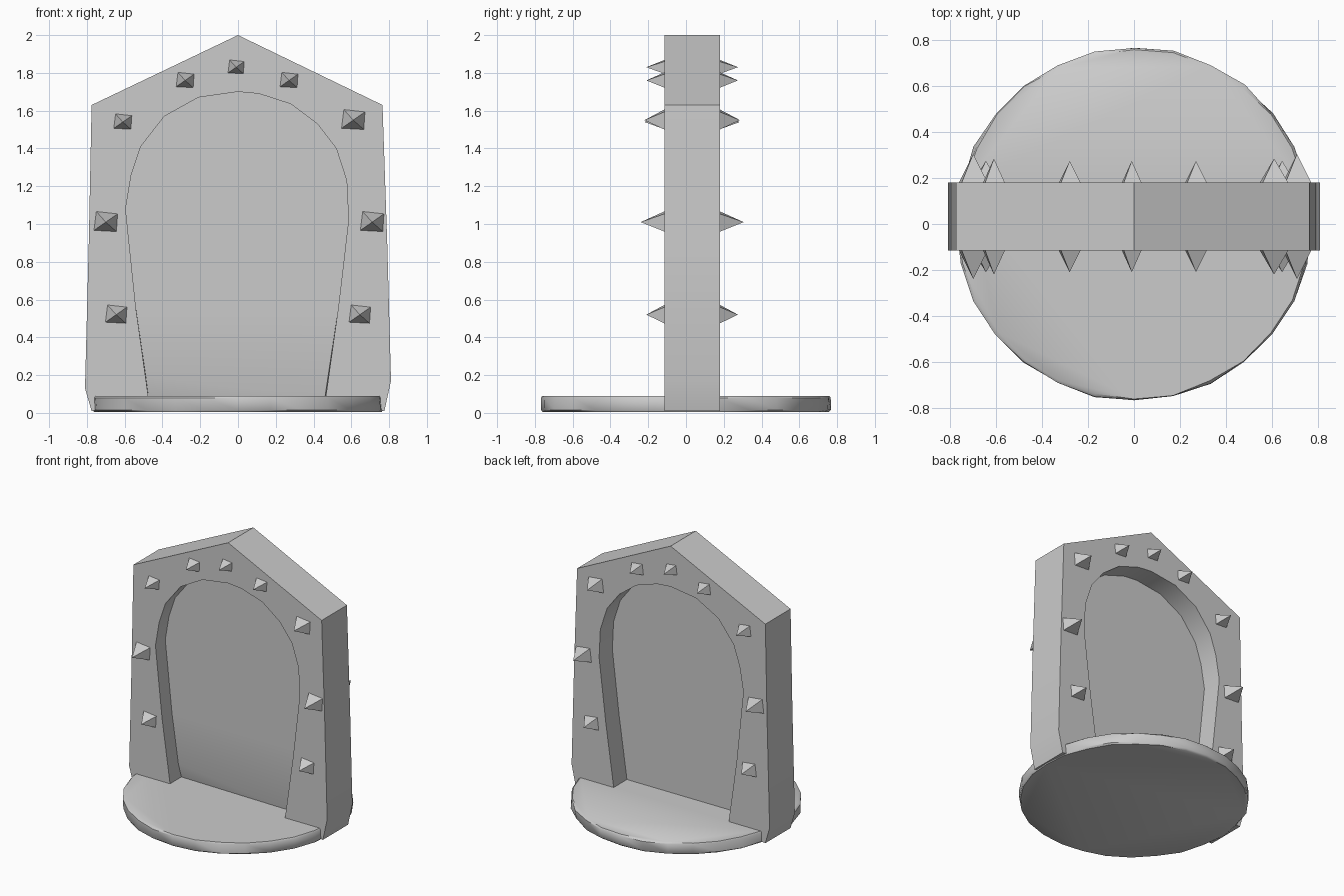
import bpy, bmesh, math, random

if "Cube" in bpy.data.objects:
    bpy.data.objects.remove(bpy.data.objects["Cube"])

random.seed(4)
FRONT, BACK = -0.115, 0.18


def finish(name, bm, angle=40):
    bmesh.ops.recalc_face_normals(bm, faces=bm.faces)
    me = bpy.data.meshes.new(name)
    bm.to_mesh(me)
    bm.free()
    ob = bpy.data.objects.new(name, me)
    bpy.context.collection.objects.link(ob)
    bpy.ops.object.select_all(action='DESELECT')
    ob.select_set(True)
    bpy.context.view_layer.objects.active = ob
    bpy.ops.object.shade_smooth_by_angle(angle=math.radians(angle))
    return ob


def slab(bm, pts, y0, y1):
    """Extrude an (x, z) outline from y0 to y1; returns the verts at y0."""
    verts = [bm.verts.new((x, y0, z)) for x, z in pts]
    ext = bmesh.ops.extrude_face_region(bm, geom=[bm.faces.new(verts)], use_keep_orig=True)
    bmesh.ops.translate(bm, vec=(0, y1 - y0, 0),
                        verts=[v for v in ext['geom'] if isinstance(v, bmesh.types.BMVert)])
    return verts


# Gateway outlines: arched opening and gabled outside (x, z)
arch = [(-.47, .05), (-.54, .55), (-.595, 1.08), (-.565, 1.26), (-.515, 1.41), (-.39, 1.57),
        (-.21, 1.67), (0, 1.70), (.11, 1.69), (.28, 1.635), (.42, 1.53), (.52, 1.40),
        (.575, 1.23), (.585, 1.02), (.53, .55), (.46, .05)]
gable = [(.775, .01), (.81, .17), (.79, .9), (.765, 1.63), (0, 2.0),
         (-.775, 1.63), (-.79, .9), (-.81, .13), (-.775, .01)]

# Stone frame
bm = bmesh.new()
slab(bm, arch + gable, FRONT, BACK)
bmesh.ops.triangulate(bm, faces=[f for f in bm.faces if len(f.verts) > 4])
finish("gate_frame", bm)

# Thin sheet filling the opening, its front lower edge slanting up to the left
bm = bmesh.new()
verts = slab(bm, arch, 0, .025)
verts[0].co.x, verts[0].co.z = -.488, .19
verts[-1].co.z = .08
bmesh.ops.triangulate(bm, faces=[f for f in bm.faces if len(f.verts) > 4])
finish("portal_sheet", bm)

# Round base with a worn rim
bm = bmesh.new()
bmesh.ops.create_cone(bm, cap_ends=True, segments=28, radius1=.772, radius2=.772, depth=.085)
bmesh.ops.translate(bm, verts=bm.verts, vec=(0, 0, .0475))
bmesh.ops.bevel(bm, geom=[e for e in bm.edges
                          if any(len(f.verts) > 4 for f in e.link_faces)],
                offset=.01, segments=1, affect='EDGES')
for v in bm.verts:
    k = 1 + random.uniform(-.010, .006)
    v.co.x *= k
    v.co.y *= k
finish("round_base", bm, 40)

# Spikes on both faces: x, z, half width, length
spikes = [(-.28, 1.76, .05, .095), (-.01, 1.83, .045, .095), (.27, 1.76, .05, .095),
          (-.61, 1.54, .05, .105), (.61, 1.55, .065, .105), (-.70, 1.01, .065, .125),
          (.71, 1.01, .065, .125), (-.645, .52, .06, .095), (.645, .52, .06, .095)]
bm = bmesh.new()
for x, z, r, length in spikes:
    for y, side in ((FRONT, -1), (BACK, 1)):
        ring = [bm.verts.new((x + r * dx, y - side * .005, z + r * dz))
                for dx, dz in ((-1, -.7), (.9, -.8), (1, .7), (-.8, .9))]
        tip = bm.verts.new((x, y + side * length, z))
        bm.faces.new(ring)
        for i in range(4):
            bm.faces.new((ring[i], ring[(i + 1) % 4], tip))
finish("spikes", bm, 30)
